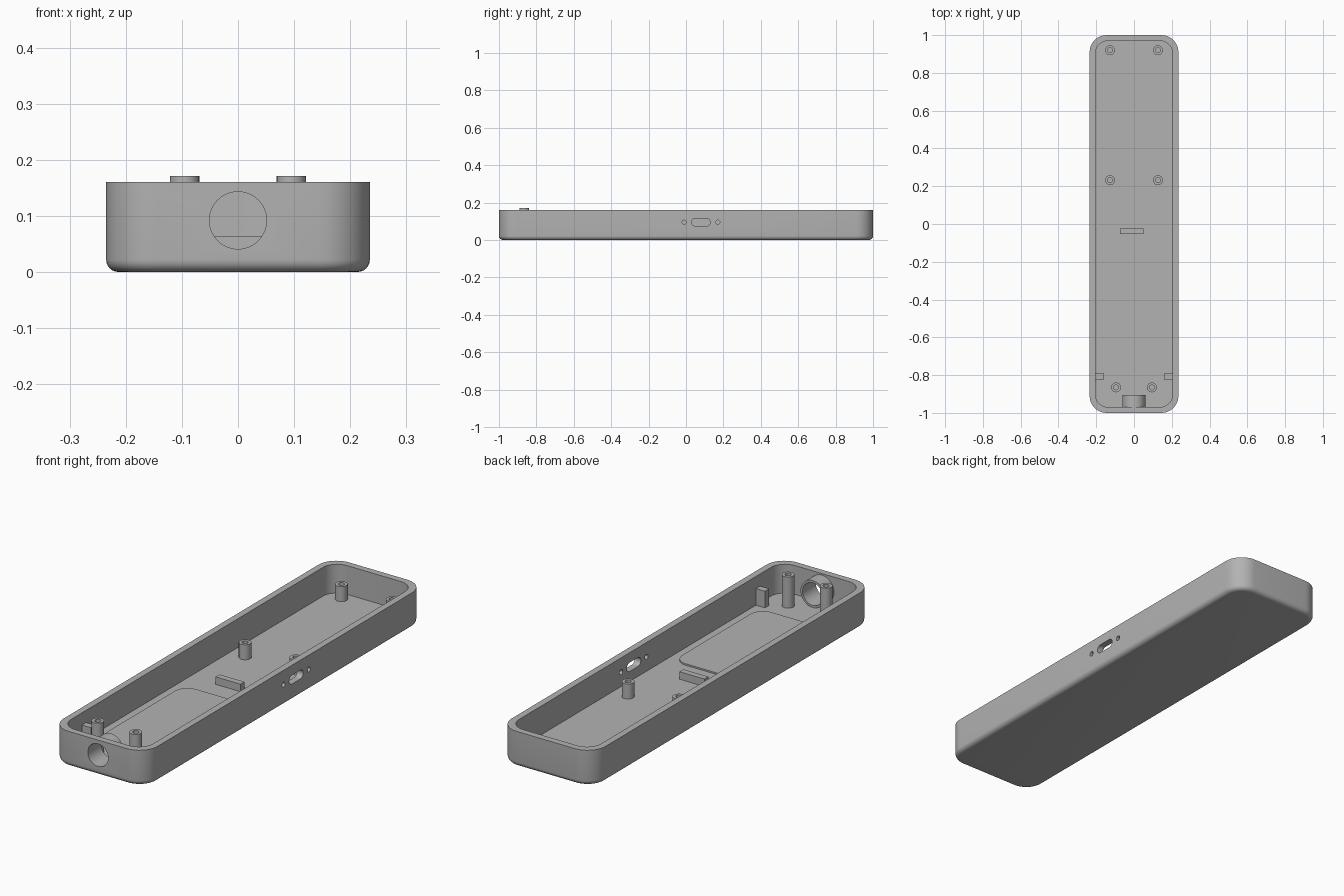
import bpy, bmesh, math
from mathutils import Matrix, Vector

cube = bpy.data.objects.get("Cube")
if cube:
    bpy.data.objects.remove(cube, do_unlink=True)

grey = bpy.data.materials.new("plain grey")
grey.use_nodes = True
GREY = (0.45, 0.45, 0.45, 1)
grey.diffuse_color = GREY
grey.node_tree.nodes["Principled BSDF"].inputs["Base Color"].default_value = GREY

HALF_X, HALF_Y, HEIGHT = 0.235, 1.0, 0.16
WALL, FLOOR, FILLET = 0.03, 0.03, 0.022


def finish(name, bm):
    """Turn a bmesh into a shaded grey object."""
    bmesh.ops.recalc_face_normals(bm, faces=bm.faces)
    mesh = bpy.data.meshes.new(name)
    bm.to_mesh(mesh)
    bm.free()
    mesh.materials.append(grey)
    ob = bpy.data.objects.new(name, mesh)
    bpy.context.collection.objects.link(ob)
    smooth(ob)
    return ob


def smooth(ob):
    bpy.ops.object.select_all(action='DESELECT')
    ob.select_set(True)
    bpy.context.view_layer.objects.active = ob
    bpy.ops.object.shade_smooth_by_angle(angle=math.radians(32))


def rounded_rect(hx, hy, r, steps=10):
    """Outline of a rounded rectangle, counter-clockwise."""
    pts = []
    for q, (sx, sy) in enumerate([(1, 1), (-1, 1), (-1, -1), (1, -1)]):
        for i in range(steps + 1):
            a = math.pi / 2 * (q + i / steps)
            pts.append((sx * (hx - r) + r * math.cos(a),
                        sy * (hy - r) + r * math.sin(a)))
    return pts


def loft(rings, matrix=Matrix(), closed=False):
    """Skin rings of (outline, height); cap both ends unless closed."""
    bm = bmesh.new()
    loops = [[bm.verts.new(matrix @ Vector((x, y, z))) for x, y in ring]
             for ring, z in rings]
    pairs = list(zip(loops, loops[1:]))
    if closed:
        pairs.append((loops[-1], loops[0]))
    else:
        bm.faces.new(loops[0])
        bm.faces.new(loops[-1])
    for a, b in pairs:
        n = len(a)
        for i in range(n):
            j = (i + 1) % n
            bm.faces.new((a[i], a[j], b[j], b[i]))
    return bm


def circle(r, n=32):
    return [(r * math.cos(2 * math.pi * i / n), r * math.sin(2 * math.pi * i / n))
            for i in range(n)]


def box(name, x0, x1, y0, y1, z0, z1):
    bm = bmesh.new()
    bmesh.ops.create_cube(bm, size=1)
    for v in bm.verts:
        v.co = (x1 if v.co.x > 0 else x0, y1 if v.co.y > 0 else y0,
                z1 if v.co.z > 0 else z0)
    return finish(name, bm)


def cut(target, cutter):
    """Subtract the cutter and remove it."""
    cutter.hide_render = True
    mod = target.modifiers.new("cut", 'BOOLEAN')
    mod.operation = 'DIFFERENCE'
    mod.solver = 'EXACT'
    mod.object = cutter
    bpy.context.view_layer.objects.active = target
    bpy.ops.object.modifier_apply(modifier=mod.name)
    bpy.data.objects.remove(cutter, do_unlink=True)


def shell_ring(inset, radius=0.09):
    return rounded_rect(HALF_X - inset, HALF_Y - inset, radius - inset)


# Tray: filleted bottom, straight walls, flat rim, open cavity
profile = []
for i in range(7):
    a = math.pi / 2 * i / 6
    profile.append((shell_ring(FILLET * (1 - math.sin(a))), FILLET * (1 - math.cos(a))))
inner = shell_ring(WALL, 0.1)
profile += [(shell_ring(0), HEIGHT), (inner, HEIGHT), (inner, FLOOR)]
tray = finish("tray", loft(profile))

# Round opening in the front wall, with its collar inside
to_y = Matrix.Rotation(math.radians(90), 4, 'X')
front_axis = Matrix.Translation((0, 0, 0.092)) @ to_y
cut(tray, finish("front_cutter",
                 loft([(circle(0.051, 48), 0.9), (circle(0.051, 48), 1.1)], front_axis)))
collar = [(circle(r, 48), d) for r, d in
          [(0.051, 0.905), (0.061, 0.905), (0.061, 0.975), (0.051, 0.975)]]
finish("front_collar", loft(collar, front_axis, closed=True))

# Port slot and two screw holes in the side wall
side_axis = (Matrix.Translation((0, 0.08, 0.095)) @ Matrix.Rotation(math.radians(90), 4, 'Z')
             @ to_y)
slot = rounded_rect(0.05, 0.02, 0.0199, 8)
cut(tray, finish("slot_cutter", loft([(slot, 0.15), (slot, 0.3)], side_axis)))
for dy in (-0.09, 0.09):
    hole = [(x + dy, y) for x, y in circle(0.011, 24)]
    cut(tray, finish("screw_cutter", loft([(hole, 0.15), (hole, 0.3)], side_axis)))
smooth(tray)

# Hollow screw posts in mirrored pairs
for label, px, py, top in [("back", 0.127, 0.92, 0.098), ("middle", 0.127, 0.232, 0.098),
                           ("front", 0.095, -0.865, 0.171)]:
    for side, s in (("left", 1), ("right", -1)):
        rings = [(circle(0.026), FLOOR - 0.005), (circle(0.026), top),
                 (circle(0.013), top), (circle(0.013), FLOOR + 0.005)]
        finish(f"{label}_{side}_post",
               loft(rings, Matrix.Translation((s * px, py, 0))))

# Raised floor pad, cross rib and side stops
pad = rounded_rect(0.166, 0.305, 0.06)
finish("floor_pad", loft([(pad, FLOOR - 0.005), (pad, FLOOR + 0.007)],
                         Matrix.Translation((0, -0.455, 0))))
box("cross_rib", -0.075, 0.05, -0.053, -0.025, FLOOR - 0.005, 0.064)
for side, s in (("left", 1), ("right", -1)):
    xs = sorted((s * 0.16, s * 0.21))
    box(f"{side}_stop", xs[0], xs[1], -0.822, -0.792, FLOOR - 0.005, 0.105)
